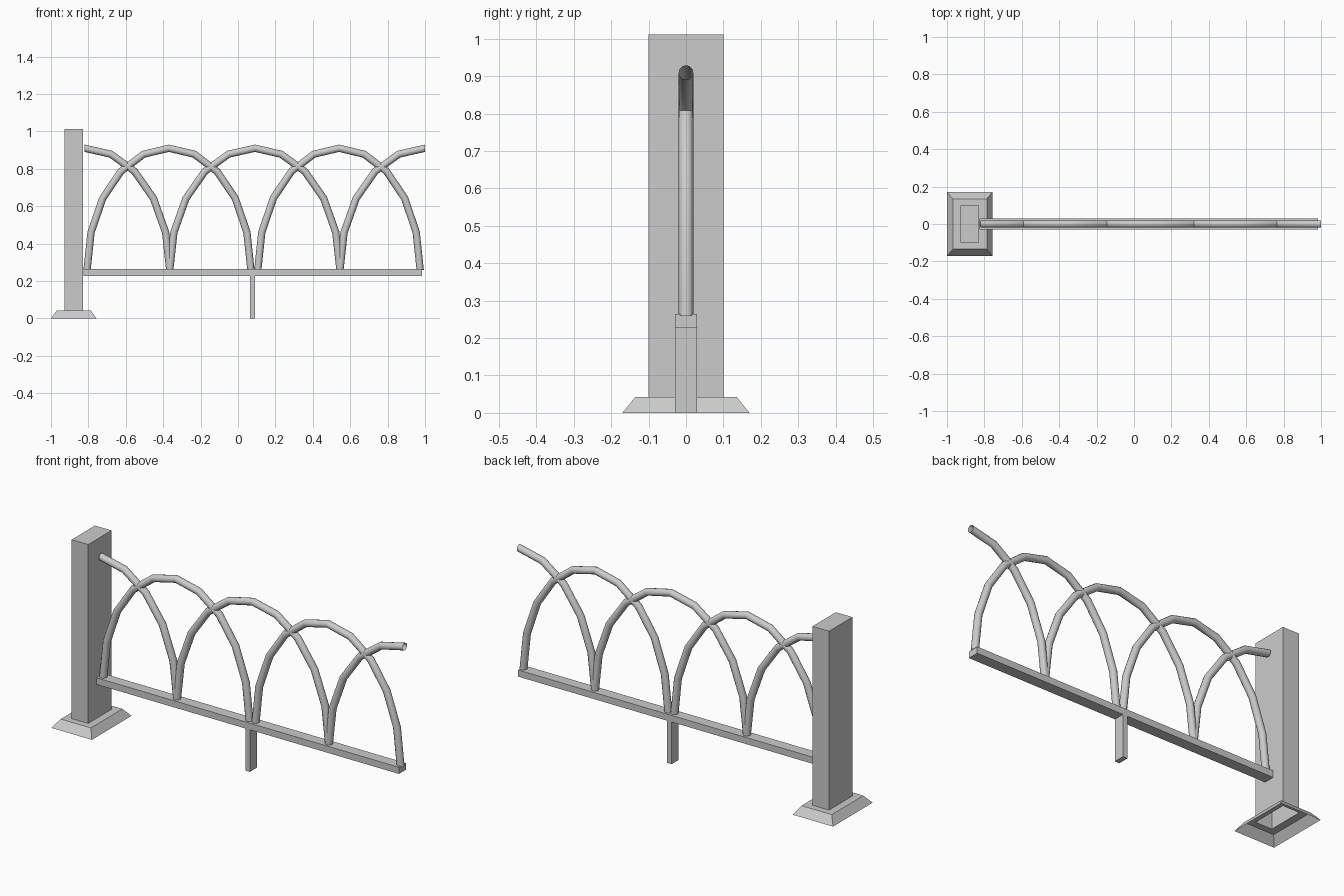
import bpy, bmesh
from math import sin, cos, pi, sqrt

if "Cube" in bpy.data.objects:
    bpy.data.objects.remove(bpy.data.objects["Cube"])


def finish(name, bm):
    bmesh.ops.recalc_face_normals(bm, faces=bm.faces)
    me = bpy.data.meshes.new(name)
    bm.to_mesh(me)
    bm.free()
    ob = bpy.data.objects.new(name, me)
    bpy.context.collection.objects.link(ob)
    return ob


def loft(name, rings, cap_start=False, cap_end=False):
    """Skin a list of closed rings with quads."""
    bm = bmesh.new()
    rows = [[bm.verts.new(p) for p in ring] for ring in rings]
    n = len(rows[0])
    for a, b in zip(rows, rows[1:]):
        for i in range(n):
            j = (i + 1) % n
            bm.faces.new((a[i], a[j], b[j], b[i]))
    if cap_start:
        bm.faces.new(rows[0][::-1])
    if cap_end:
        bm.faces.new(rows[-1])
    return finish(name, bm)


def rect(x0, x1, hy, z):
    return [(x0, -hy, z), (x1, -hy, z), (x1, hy, z), (x0, hy, z)]


def tube_arc(name, cx, half, start, end, steps):
    """Round tube along part of an ellipse; t = 0 at the apex, +-pi/2 at the feet."""
    rise, foot, r, sides = 0.65, 0.26, 0.0195, 12
    rings = []
    for k in range(steps + 1):
        t = start + (end - start) * k / steps
        x, z = cx + half * sin(t), foot + rise * cos(t)
        nx, nz = rise * sin(t), half * cos(t)
        l = sqrt(nx * nx + nz * nz)
        rings.append([(x + r * cos(a) * nx / l, r * sin(a), z + r * cos(a) * nz / l)
                      for a in (2 * pi * i / sides for i in range(sides))])
    ob = loft(name, rings)
    bpy.context.view_layer.objects.active = ob
    ob.select_set(True)
    bpy.ops.object.shade_smooth_by_angle(angle=pi / 4)
    ob.select_set(False)


# Post with flared foot, hollow and open underneath
loft("post_with_flared_base", [
    rect(-1.0, -0.757, 0.17, 0.0),
    rect(-0.968, -0.787, 0.135, 0.043),
    rect(-0.927, -0.828, 0.10, 0.043),
    rect(-0.927, -0.828, 0.10, 1.012)], cap_end=True)

# Bottom rail and its short leg
loft("bottom_rail", [rect(-0.827, 0.985, 0.03, 0.228),
                     rect(-0.827, 0.985, 0.03, 0.264)], True, True)
loft("rail_leg", [rect(0.065, 0.092, 0.03, 0.0),
                  rect(0.065, 0.092, 0.03, 0.228)], True, True)

# Overlapping full arches
for i, (cx, half) in enumerate([(-0.369, 0.438), (0.09, 0.455), (0.54, 0.434)]):
    tube_arc(f"arch_{i + 1}", cx, half, -pi / 2, pi / 2, 10)

# Half arches at both ends
tube_arc("left_half_arch", -0.82, 0.455, 0, pi / 2, 5)
tube_arc("right_half_arch", 1.0, 0.455, -pi / 2, 0, 5)
